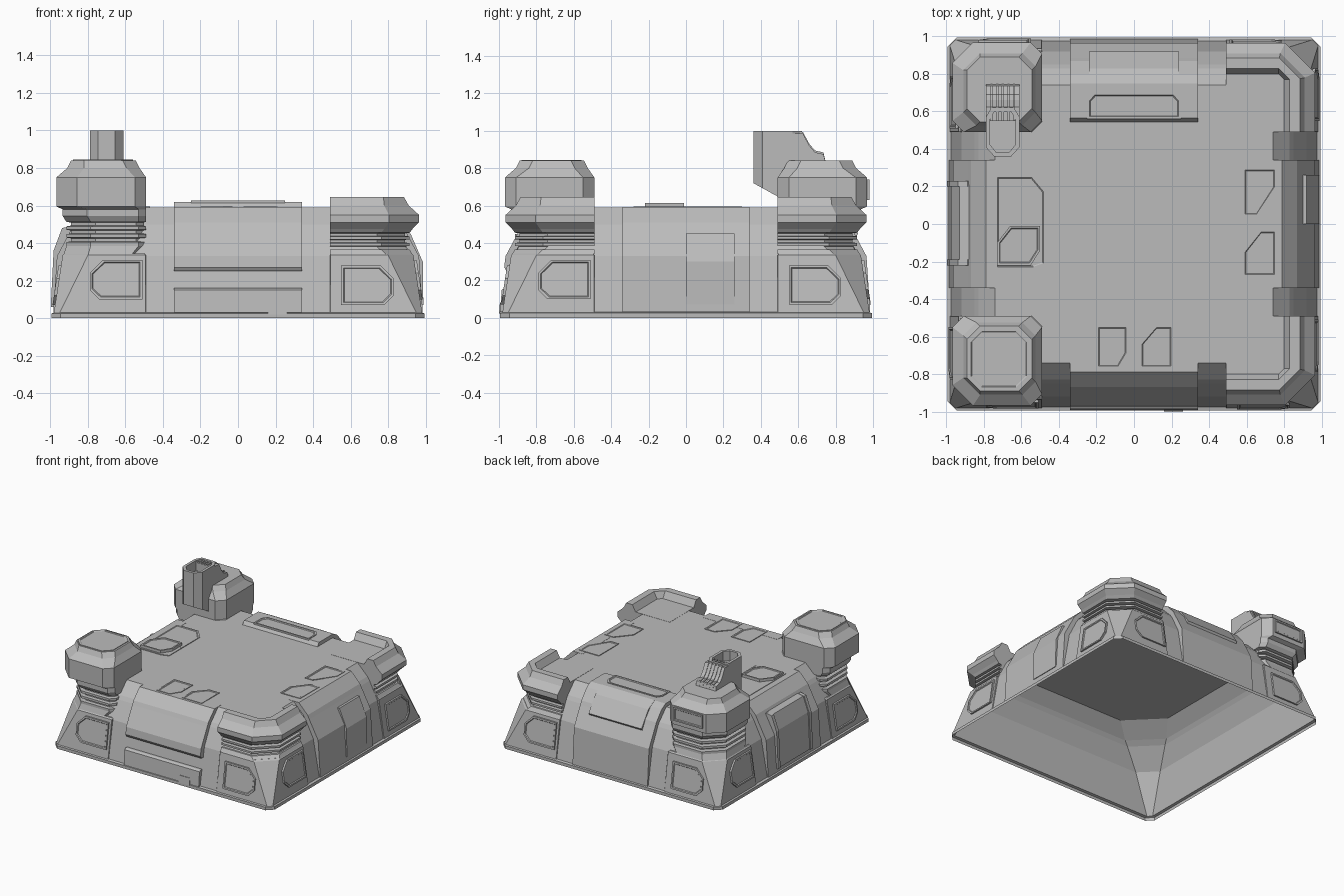
import bpy, bmesh, math
from mathutils import Vector, Matrix

if "Cube" in bpy.data.objects:
    bpy.data.objects.remove(bpy.data.objects["Cube"])

grey = bpy.data.materials.new("light_grey")
grey.use_nodes = True
grey.diffuse_color = (0.5, 0.5, 0.5, 1)
grey.node_tree.nodes["Principled BSDF"].inputs["Base Color"].default_value = (0.5, 0.5, 0.5, 1)

RIGHT, BACK, LEFT, FRONT = 0, 90, 180, 270
to_trim = []


def loft(name, rings, turn=0, mirror=(1, 1), cap_start=True, trim=False):
    """Skin a list of equal-length closed rings, then turn or mirror the part."""
    bm = bmesh.new()
    rows = [[bm.verts.new(p) for p in ring] for ring in rings]
    n = len(rows[0])
    for a, b in zip(rows, rows[1:]):
        for i in range(n):
            j = (i + 1) % n
            bm.faces.new((a[i], a[j], b[j], b[i]))
    if cap_start:
        bm.faces.new(rows[0][::-1])
    bm.faces.new(rows[-1])
    bm.transform(Matrix.Rotation(math.radians(turn), 4, 'Z'))
    bm.transform(Matrix.Diagonal((mirror[0], mirror[1], 1, 1)))
    bmesh.ops.recalc_face_normals(bm, faces=bm.faces)
    mesh = bpy.data.meshes.new(name)
    bm.to_mesh(mesh)
    bm.free()
    mesh.materials.append(grey)
    obj = bpy.data.objects.new(name, mesh)
    bpy.context.collection.objects.link(obj)
    if trim:
        to_trim.append(obj)
    return obj


def shrink(points, margin):
    """Pull a 2D outline in towards its middle by about the margin."""
    xs, ys = zip(*points)
    cx, cy = (min(xs) + max(xs)) / 2, (min(ys) + max(ys)) / 2
    fx = 1 - 2 * margin / (max(xs) - min(xs))
    fy = 1 - 2 * margin / (max(ys) - min(ys))
    return [(cx + (x - cx) * fx, cy + (y - cy) * fy) for x, y in points]


def side_prism(name, profile, t0, t1, turn):
    """Extrude an (outward, height) profile along one side."""
    return loft(name, [[(r, t, z) for r, z in profile] for t in (t0, t1)], turn, trim=True)


def framed(name, outline, place, depth, lip, **kw):
    """Panel with a thin raised frame; place maps (u, v, depth) to a point."""
    rim, inner = shrink(outline, 0.012), shrink(outline, 0.017)
    steps = ((outline, -0.03), (outline, depth), (rim, depth), (inner, depth - lip))
    return loft(name, [[place(u, v, d) for u, v in pts] for pts, d in steps], **kw)


def box(name, x0, x1, y0, y1, z0, z1, **kw):
    return loft(name, [[(x0, y0, z), (x1, y0, z), (x1, y1, z), (x0, y1, z)] for z in (z0, z1)], **kw)


def cut_square(h, c, z, s=1.0):
    """Square ring with cut corners."""
    q = [(h, -h + c), (h, h - c), (h - c, h), (c - h, h), (-h, h - c), (-h, c - h), (c - h, -h), (h - c, -h)]
    return [(x * s, y * s, z * s) for x, y in q]


def corner_ring(i, o, ci, co, z):
    """Cut-corner ring in one quadrant, from inner bound i to outer bound o."""
    return [(i + ci, i, z), (o - ci, i, z), (o, i + ci, z), (o, o - co, z),
            (o - co, o, z), (i + ci, o, z), (i, o - ci, z), (i, i + ci, z)]


# Hollow hull, open below, and a closed copy used to trim the parts laid on it
hull = [(0.995, 0.05, 0), (0.995, 0.05, 0.025), (0.975, 0.03, 0.03), (0.92, 0.13, 0.33),
        (0.85, 0.2, 0.47), (0.83, 0.22, 0.50), (0.74, 0.25, 0.59)]
loft("hull", [cut_square(*r) for r in hull], cap_start=False)
core = loft("trim_core", [cut_square(*r, 1.001) for r in hull])
core.hide_render = True

# Side panels between the channels
upper = [(0.70, 0.592), (0.79, 0.592), (0.87, 0.51), (0.885, 0.48), (0.965, 0.33)]
for name, turn in (("right", RIGHT), ("left", LEFT)):
    side_prism(name + "_wall", upper + [(0.985, 0.03), (0.9, 0.03), (0.7, 0.4)], -0.34, 0.34, turn)
side_prism("front_armour", upper + [(0.972, 0.27), (0.96, 0.25), (0.9, 0.25), (0.7, 0.4)],
           -0.34, 0.34, FRONT)
side_prism("front_step", [(0.9, 0.03), (0.995, 0.03), (0.985, 0.15), (0.97, 0.16), (0.9, 0.16)],
           -0.34, 0.34, FRONT)
side_prism("front_latch", [(0.96, 0.02), (1.0, 0.02), (0.995, 0.08), (0.96, 0.08)], 0.16, 0.26, FRONT)
side_prism("back_ramp", [(0.54, 0.585), (0.565, 0.62), (0.75, 0.62), (0.80, 0.592), (0.87, 0.51),
                         (0.885, 0.48), (0.965, 0.33), (0.985, 0.03), (0.9, 0.03), (0.54, 0.4)],
           -0.34, 0.34, BACK)
side_prism("back_slope_plate", [(0.75, 0.622), (0.83, 0.575), (0.92, 0.45), (0.90, 0.42), (0.7, 0.5)],
           -0.24, 0.24, BACK)
framed("back_hatch", [(-0.25, 0.56), (0.25, 0.56), (0.25, 0.66), (0.22, 0.70), (-0.22, 0.70), (-0.25, 0.66)],
       lambda x, y, d: (x, y, 0.62 + d), 0.006, 0.006)

# Doors on the two sides
side_prism("right_door", [(0.8, 0.07), (0.988, 0.07), (0.985, 0.3), (0.92, 0.45), (0.8, 0.45)],
           0, 0.26, RIGHT)
door = [(0.8, 0.06), (0.99, 0.06), (0.975, 0.36), (0.93, 0.48), (0.88, 0.49), (0.8, 0.45)]
side_prism("left_door", door, -0.21, 0.19, LEFT)
for t in (-0.23, 0.19):
    side_prism("left_door_post", [(r + 0.008 * (r > 0.85), z) for r, z in door], t, t + 0.03, LEFT)

# Corner bases with a framed panel on each outer face
for sx in (1, -1):
    for sy in (1, -1):
        loft("corner_base", [corner_ring(0.49, 0.982, 0.002, 0.03, 0.025),
                             corner_ring(0.49, 0.935, 0.002, 0.135, 0.335),
                             corner_ring(0.50, 0.925, 0.002, 0.135, 0.345)],
             mirror=(sx, sy), trim=True)
low_panel = [(0.55, 0.07), (0.78, 0.07), (0.83, 0.12), (0.83, 0.21), (0.76, 0.28), (0.55, 0.28)]
high_panel = [(-t - (-0.04), z + 0.03) for t, z in low_panel]
for turn in (RIGHT, BACK, LEFT, FRONT):
    for outline in (low_panel, high_panel):
        framed("corner_panel", outline,
               lambda t, z, d: (0.985 - 0.15 * z + d, t, z), 0.014, 0.006, turn=turn, trim=True)

# Low parapets on the left-hand corners: a ribbed profile swept round the corner
profile = [(0.72, 0.34, 0.05), (0.93, 0.34, 0.14)]
for k in range(3):
    z = 0.365 + k * 0.035
    profile += [(0.915, z, 0.15), (0.89, z + 0.003, 0.15), (0.89, z + 0.017, 0.15), (0.915, z + 0.02, 0.15)]
profile += [(0.93, 0.475, 0.15), (0.965, 0.51, 0.16), (0.965, 0.55, 0.16), (0.91, 0.60, 0.13),
            (0.885, 0.645, 0.11), (0.83, 0.645, 0.06), (0.80, 0.59, 0.03), (0.72, 0.58, 0.02)]
path = [lambda r, c: (0.49, r), lambda r, c: (r - c, r), lambda r, c: (r, r - c), lambda r, c: (r, 0.49)]
for sy in (1, -1):
    loft("parapet", [[(*p(r, c), z) for r, z, c in profile] for p in path], mirror=(1, sy), trim=True)
    box("corner_deck", 0.49, 0.80, 0.49, 0.80, 0.34, 0.592, mirror=(1, sy), trim=True)

# Towers on the other corners
tower = [(0.53, 0.93, 0.04, 0.13, 0.335), (0.49, 0.915, 0.04, 0.13, 0.385)]
for k in range(3):
    z = 0.405 + k * 0.042
    tower += [(0.49, 0.915, 0.04, 0.13, z), (0.505, 0.89, 0.04, 0.13, z + 0.004),
              (0.505, 0.89, 0.04, 0.13, z + 0.02), (0.49, 0.915, 0.04, 0.13, z + 0.024)]
tower += [(0.49, 0.935, 0.04, 0.13, 0.545), (0.49, 0.935, 0.04, 0.13, 0.58),
          (0.49, 0.968, 0.06, 0.11, 0.595), (0.49, 0.968, 0.06, 0.11, 0.75),
          (0.525, 0.91, 0.07, 0.09, 0.80), (0.545, 0.89, 0.07, 0.07, 0.84)]
for sy in (1, -1):
    loft("tower", [corner_ring(*r) for r in tower], mirror=(-1, sy), trim=True)
lid = [(x, y) for x, y, z in corner_ring(0.56, 0.88, 0.06, 0.06, 0)]
framed("tower_lid", lid, lambda x, y, d: (x, y, 0.84 + d), 0.005, 0.004, mirror=(-1, -1))
framed("tower_back_panel", [(-0.83, 0.63), (-0.57, 0.63), (-0.57, 0.74), (-0.83, 0.74)],
       lambda x, z, d: (x, 0.968 + d, z), 0.012, 0.006)

# Chimney-like launcher on the back tower
tube = [(-0.79, 0.41), (-0.745, 0.36), (-0.655, 0.36), (-0.61, 0.41),
        (-0.61, 0.57), (-0.64, 0.62), (-0.76, 0.62), (-0.79, 0.57)]
bore = shrink(tube, 0.022)
loft("launcher_tube", [[(x, y, 0.72 - 0.55 * (y - 0.36)) for x, y in tube], [(x, y, 1.0) for x, y in tube],
                       [(x, y, 1.0) for x, y in bore], [(x, y, 0.92) for x, y in bore]])
vent = [(0.55, 0.82), (0.55, 0.985), (0.625, 0.985), (0.66, 0.92), (0.69, 0.885), (0.735, 0.875), (0.75, 0.82)]
loft("launcher_vent", [[(x, y, z) for y, z in vent] for x in (-0.79, -0.61)])
for k in range(5):
    x = -0.765 + k * 0.03
    loft("vent_fin", [[(u, y, z + 0.009 * (z > 0.86)) for y, z in vent] for u in (x, x + 0.012)])

# Thin hatches on the deck
hatches = {
    "side_hatch": [(-0.74, 0.26), (-0.54, 0.26), (-0.47, 0.18), (-0.47, -0.22), (-0.53, -0.24), (-0.74, -0.24)],
    "front_hatch_a": [(-0.2, -0.54), (-0.03, -0.54), (-0.03, -0.69), (-0.08, -0.77), (-0.2, -0.77)],
    "front_hatch_b": [(0.03, -0.77), (0.21, -0.77), (0.21, -0.54), (0.12, -0.54), (0.03, -0.64)],
    "deck_mark_a": [(0.58, 0.3), (0.76, 0.3), (0.76, 0.2), (0.65, 0.04), (0.58, 0.04)],
    "deck_mark_b": [(0.58, -0.28), (0.76, -0.28), (0.76, -0.03), (0.68, -0.03), (0.58, -0.15)],
}
for name, outline in hatches.items():
    framed(name, outline, lambda x, y, d: (x, y, 0.591 + d), 0.005, 0.004, trim=True)
inner_hatch = [(-0.73, -0.1), (-0.66, -0.01), (-0.5, -0.01), (-0.5, -0.14), (-0.55, -0.22), (-0.73, -0.22)]
framed("side_hatch_lid", inner_hatch, lambda x, y, d: (x, y, 0.6 + d), 0.014, 0.005, trim=True)

# Trim everything that reaches into the hollow, then drop the helper
for obj in to_trim:
    mod = obj.modifiers.new("trim", 'BOOLEAN')
    mod.operation, mod.solver, mod.object = 'DIFFERENCE', 'EXACT', core
bpy.context.view_layer.update()
graph = bpy.context.evaluated_depsgraph_get()
trimmed = [bpy.data.meshes.new_from_object(obj.evaluated_get(graph)) for obj in to_trim]
for obj, mesh in zip(to_trim, trimmed):
    obj.modifiers.clear()
    obj.data = mesh
bpy.data.objects.remove(core)
